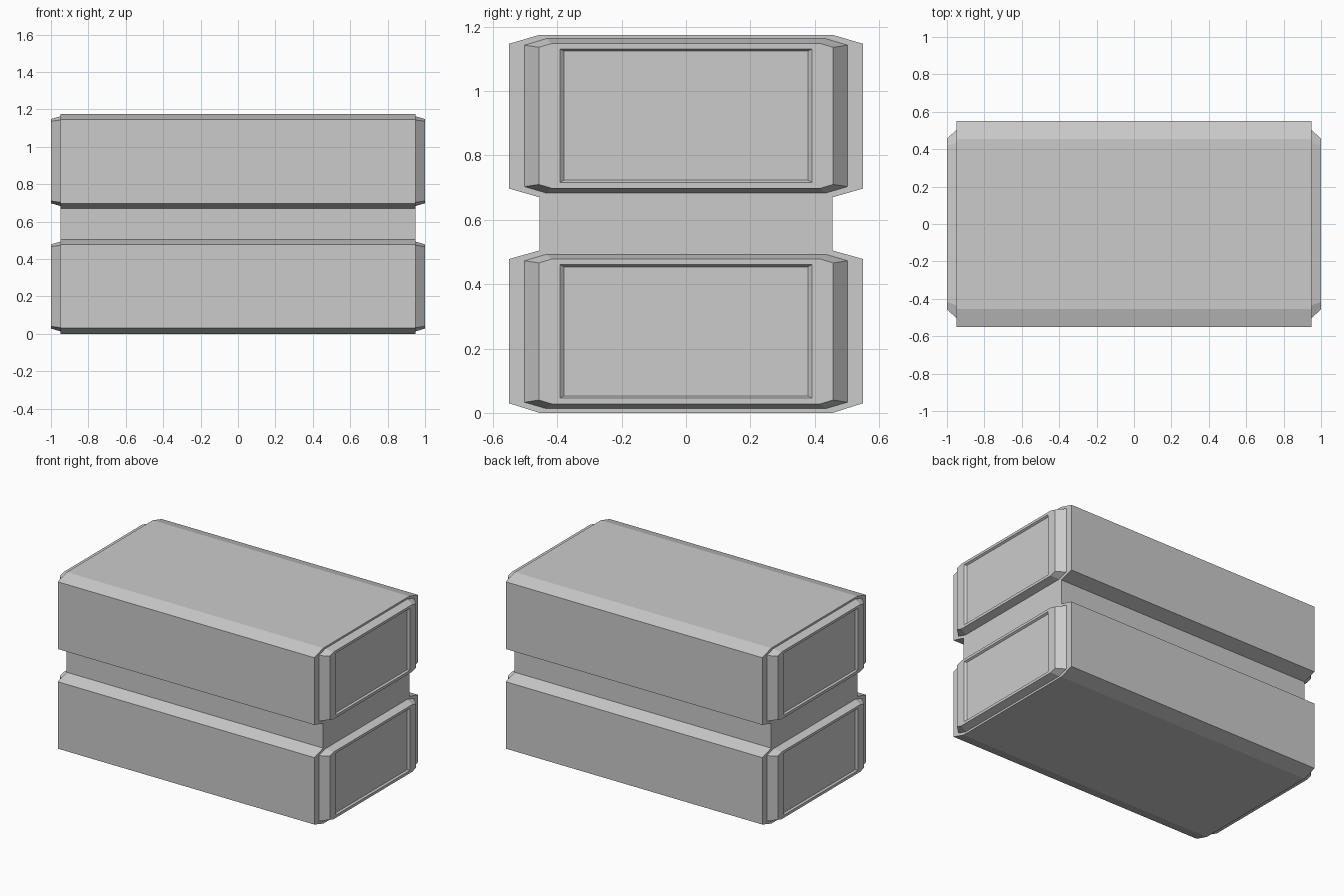
import bpy, bmesh

if "Cube" in bpy.data.objects:
    bpy.data.objects.remove(bpy.data.objects["Cube"])


def make_object(name, bm):
    bmesh.ops.recalc_face_normals(bm, faces=bm.faces)
    mesh = bpy.data.meshes.new(name)
    bm.to_mesh(mesh)
    bm.free()
    obj = bpy.data.objects.new(name, mesh)
    bpy.context.collection.objects.link(obj)
    return obj


def octagon(y, z0, z1, cy, cz):
    """Chamfered rectangle; consecutive pairs of points share a corner."""
    return [(y, z1 - cz), (y - cy, z1), (cy - y, z1), (-y, z1 - cz),
            (-y, z0 + cz), (cy - y, z0), (y - cy, z0), (y, z0 + cz)]


def rectangle(y, z0, z1):
    return [(y, z1), (-y, z1), (-y, z0), (y, z0)]


# Long body: one half profile mirrored in y, extruded along x
half = [(0.455, 0), (0.55, 0.03), (0.55, 0.478), (0.455, 0.505),
        (0.455, 0.67), (0.55, 0.697), (0.55, 1.147), (0.455, 1.175)]
profile = half + [(-y, z) for y, z in reversed(half)]
bm = bmesh.new()
face = bm.faces.new([bm.verts.new((-0.95, y, z)) for y, z in profile])
ext = bmesh.ops.extrude_face_region(bm, geom=[face])
bmesh.ops.translate(bm, vec=(1.9, 0, 0),
                    verts=[v for v in ext["geom"] if isinstance(v, bmesh.types.BMVert)])
make_object("body", bm)


# Bevelled end caps with a sunken panel, mirrored to both ends
def end_cap(name, z):
    bm = bmesh.new()

    def ring(x, points):
        return [bm.verts.new((x, py, pz + z)) for py, pz in points]

    base = ring(0.949, octagon(0.503, 0.013, 0.493, 0.068, 0.02))
    rim = ring(1.0, octagon(0.457, 0.028, 0.478, 0.04, 0.012))
    frame = ring(1.0, rectangle(0.392, 0.046, 0.461))
    panel = ring(0.988, rectangle(0.379, 0.053, 0.454))
    for i in range(8):
        j = (i + 1) % 8
        bm.faces.new((base[i], base[j], rim[j], rim[i]))
        a, b = frame[i // 2], frame[j // 2]
        bm.faces.new((rim[i], rim[j], a) if a is b else (rim[i], rim[j], b, a))
    for i in range(4):
        j = (i + 1) % 4
        bm.faces.new((frame[i], frame[j], panel[j], panel[i]))
    bm.faces.new(panel)
    # Closed at the back so the cap is solid
    bm.faces.new(base[::-1])
    obj = make_object(name, bm)
    obj.modifiers.new("both_ends", "MIRROR").use_axis = (True, False, False)


end_cap("lower_end_caps", 0)
end_cap("upper_end_caps", 0.67)
